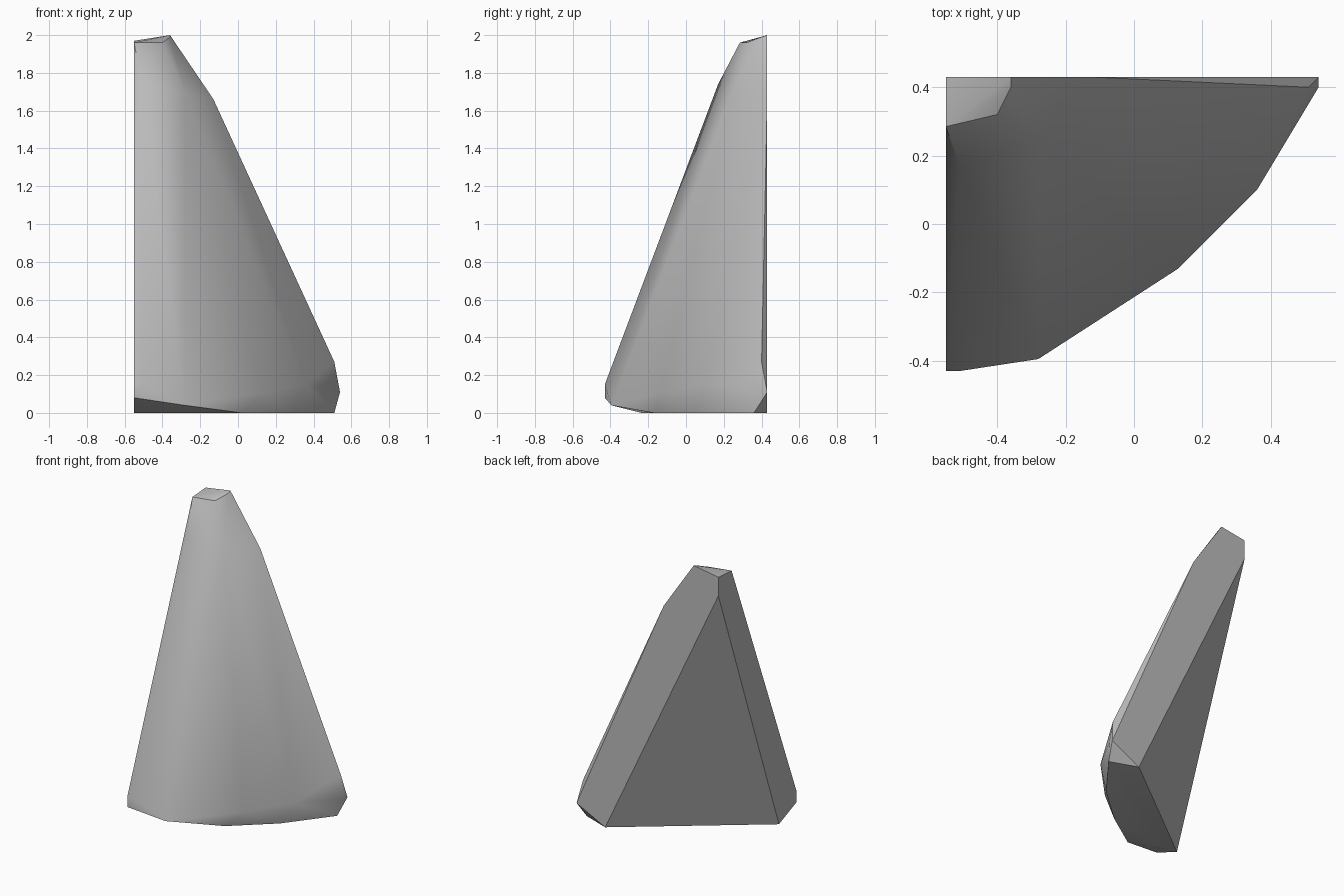
import bpy, bmesh, math

cube = bpy.data.objects.get("Cube")
if cube:
    bpy.data.objects.remove(cube, do_unlink=True)

# Stone colour
stone = bpy.data.materials.new("grey_stone")
stone.use_nodes = True
grey = (0.5, 0.5, 0.5, 1)
stone.diffuse_color = grey
bsdf = next(n for n in stone.node_tree.nodes if n.type == 'BSDF_PRINCIPLED')
bsdf.inputs["Base Color"].default_value = grey
bsdf.inputs["Roughness"].default_value = 0.8

# The two flat sides meet at this upright corner
SIDE, BACK = -0.55, 0.43

# Small slanted tip
tip = [(SIDE, BACK, 1.97), (SIDE, 0.285, 1.96), (-0.4, 0.32, 1.96),
       (-0.36, 0.4, 1.99), (-0.36, BACK, 2)]
# Shoulder just under the tip
shoulder = [(-0.51, 0.17, 1.74), (-0.28, 0.245, 1.7), (-0.13, BACK, 1.66)]
# Flared rim near the ground
rim = [(SIDE, -0.43, 0.15), (-0.51, -0.43, 0.15), (SIDE, -0.43, 0.08),
       (-0.28, -0.395, 0.04), (0.13, -0.13, 0.11), (0.36, 0.1, 0.15),
       (0.51, 0.4, 0.27), (0.54, 0.4, 0.11), (0.54, BACK, 0.11)]
# Flat base
base = [(SIDE, -0.235, 0), (0.02, -0.17, 0), (0.28, 0.06, 0),
        (0.51, 0.36, 0), (0.32, BACK, 0)]
# Top corner of the sloping inner cut
inner_cut = [(SIDE, BACK, 1.84)]

# Wrap one convex shard around all the corners
bm = bmesh.new()
for point in tip + shoulder + rim + base + inner_cut:
    bm.verts.new(point)
hull = bmesh.ops.convex_hull(bm, input=bm.verts[:])
loose = [v for v in bm.verts if not v.link_faces]
bmesh.ops.delete(bm, geom=loose, context='VERTS')
bmesh.ops.dissolve_limit(bm, angle_limit=math.radians(0.5),
                         verts=bm.verts[:], edges=bm.edges[:])
bmesh.ops.recalc_face_normals(bm, faces=bm.faces[:])

mesh = bpy.data.meshes.new("rock_shard")
bm.to_mesh(mesh)
bm.free()
mesh.materials.append(stone)
shard = bpy.data.objects.new("rock_shard", mesh)
bpy.context.collection.objects.link(shard)

# Soft curved front, crisp broken edges
bpy.ops.object.select_all(action='DESELECT')
shard.select_set(True)
bpy.context.view_layer.objects.active = shard
bpy.ops.object.shade_smooth_by_angle(angle=math.radians(35))
